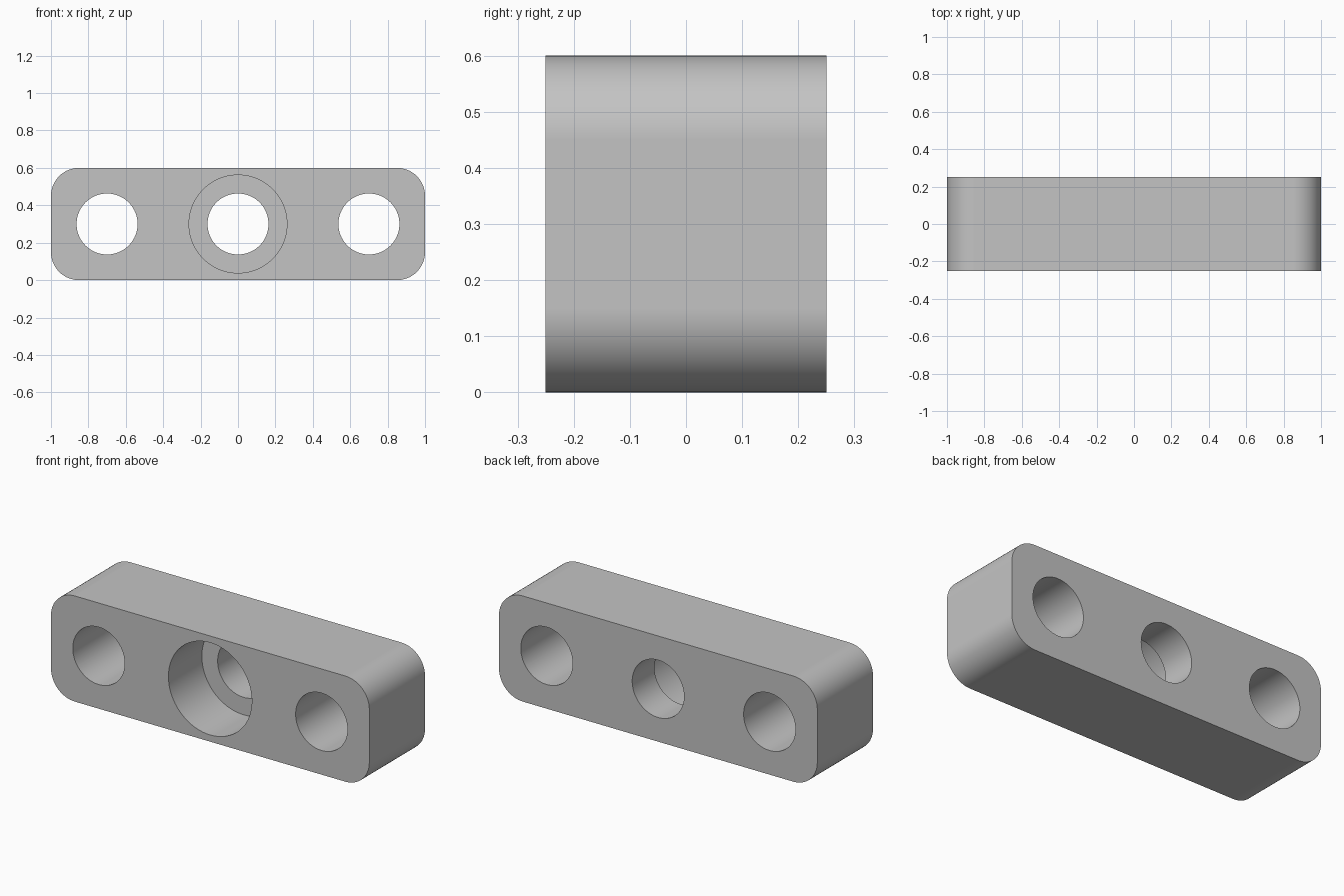
import bpy
import bmesh
import math
from mathutils import Matrix

if "Cube" in bpy.data.objects:
    bpy.data.objects.remove(bpy.data.objects["Cube"], do_unlink=True)

LENGTH, DEPTH, HEIGHT = 2.0, 0.5, 0.6
MID = HEIGHT / 2
CORNER = 0.15
HOLE_R, BORE_R, BORE_DEPTH = 0.163, 0.262, 0.3
SPACING = 0.7


def new_object(name, bm):
    mesh = bpy.data.meshes.new(name)
    bm.to_mesh(mesh)
    bm.free()
    obj = bpy.data.objects.new(name, mesh)
    bpy.context.scene.collection.objects.link(obj)
    return obj


def cut_hole(target, x, radius, y0, y1):
    """Cut a round hole along y, from y0 to y1."""
    bm = bmesh.new()
    place = Matrix.Translation((x, (y0 + y1) / 2, MID)) @ Matrix.Rotation(math.pi / 2, 4, "X")
    bmesh.ops.create_cone(bm, cap_ends=True, segments=96, radius1=radius,
                          radius2=radius, depth=y1 - y0, matrix=place)
    cutter = new_object("hole_cutter", bm)
    cutter.hide_render = True
    mod = target.modifiers.new("hole", "BOOLEAN")
    mod.operation = "DIFFERENCE"
    mod.solver = "EXACT"
    mod.object = cutter
    bpy.ops.object.modifier_apply(modifier=mod.name)
    bpy.data.objects.remove(cutter, do_unlink=True)


# Block with its four lengthwise corners rounded
bm = bmesh.new()
bmesh.ops.create_cube(bm, size=1)
bmesh.ops.scale(bm, vec=(LENGTH, DEPTH, HEIGHT), verts=bm.verts)
bmesh.ops.translate(bm, vec=(0, 0, MID), verts=bm.verts)
corners = [e for e in bm.edges if abs(e.verts[0].co.y - e.verts[1].co.y) > DEPTH / 2]
bmesh.ops.bevel(bm, geom=corners, offset=CORNER, offset_type="OFFSET",
                segments=16, profile=0.5, affect="EDGES")
block = new_object("mounting_block", bm)
bpy.ops.object.select_all(action="DESELECT")
block.select_set(True)
bpy.context.view_layer.objects.active = block

# Three through holes, the middle one counterbored from the front
front, back = -DEPTH / 2, DEPTH / 2
for x in (-SPACING, 0, SPACING):
    cut_hole(block, x, HOLE_R, front - 0.1, back + 0.1)
cut_hole(block, 0, BORE_R, front - 0.1, front + BORE_DEPTH)

# Plain grey finish
grey = bpy.data.materials.new("grey")
grey.use_nodes = True
colour = (0.55, 0.55, 0.55, 1)
grey.diffuse_color = colour
grey.node_tree.nodes["Principled BSDF"].inputs["Base Color"].default_value = colour
block.data.materials.clear()
block.data.materials.append(grey)

# Smooth curved walls, crisp rims
bpy.ops.object.shade_smooth_by_angle(angle=math.radians(30))
weighted = block.modifiers.new("flat_face_normals", "WEIGHTED_NORMAL")
weighted.keep_sharp = True
